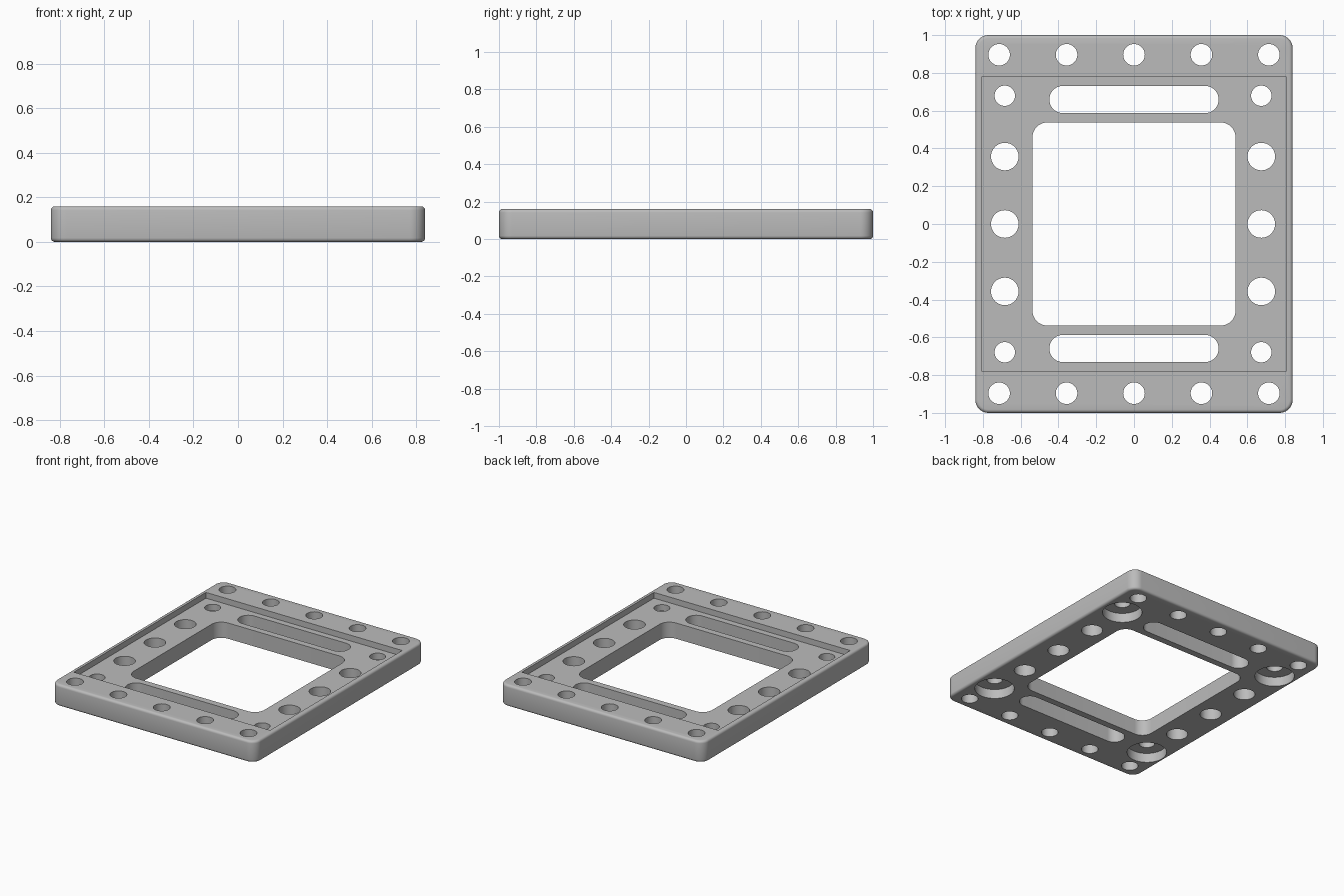
import bpy, bmesh, math

if "Cube" in bpy.data.objects:
    bpy.data.objects.remove(bpy.data.objects["Cube"], do_unlink=True)

HEIGHT = 0.16
POCKET_FLOOR = 0.117


def rounded_outline(hx, hy, r, steps=10):
    """Counter-clockwise rectangle outline with rounded corners."""
    points = []
    for i, (sx, sy) in enumerate([(1, 1), (-1, 1), (-1, -1), (1, -1)]):
        for k in range(steps + 1):
            a = math.radians(90) * (i + k / steps)
            points.append((sx * (hx - r) + r * math.cos(a),
                           sy * (hy - r) + r * math.sin(a)))
    return points


def prism(name, points, z0, z1, cx=0, cy=0, fillet=0):
    """Extrude an outline from z0 to z1, optionally rounding its rims."""
    bm = bmesh.new()
    base = bm.faces.new([bm.verts.new((x + cx, y + cy, z0)) for x, y in points])
    up = bmesh.ops.extrude_face_region(bm, geom=[base])
    top = [v for v in up["geom"] if isinstance(v, bmesh.types.BMVert)]
    bmesh.ops.translate(bm, verts=top, vec=(0, 0, z1 - z0))
    bmesh.ops.remove_doubles(bm, verts=bm.verts, dist=1e-5)
    bmesh.ops.recalc_face_normals(bm, faces=bm.faces)
    if fillet:
        rims = [e for e in bm.edges
                if abs(e.verts[0].co.z - e.verts[1].co.z) < 1e-5]
        bmesh.ops.bevel(bm, geom=rims, offset=fillet, segments=4,
                        profile=0.5, affect="EDGES")
    mesh = bpy.data.meshes.new(name)
    bm.to_mesh(mesh)
    bm.free()
    obj = bpy.data.objects.new(name, mesh)
    bpy.context.collection.objects.link(obj)
    return obj


def circle(r, n=40):
    return [(r * math.cos(math.tau * i / n), r * math.sin(math.tau * i / n))
            for i in range(n)]


# Filleted frame plate
plate = prism("frame_plate", rounded_outline(0.84, 1, 0.07), 0, HEIGHT, fillet=0.018)
bpy.context.view_layer.objects.active = plate
plate.select_set(True)


def cut(points, z0=-0.1, z1=0.3, cx=0, cy=0):
    tool = prism("cutter", points, z0, z1, cx, cy)
    tool.hide_render = True
    mod = plate.modifiers.new("cut", "BOOLEAN")
    mod.operation = "DIFFERENCE"
    mod.solver = "EXACT"
    mod.object = tool
    bpy.ops.object.modifier_apply(modifier=mod.name)
    bpy.data.objects.remove(tool, do_unlink=True)


# Shallow pocket in the top and the central window
pocket = [(-0.808, -0.777), (0.808, -0.777), (0.808, 0.777), (-0.808, 0.777)]
cut(pocket, z0=POCKET_FLOOR)
cut(rounded_outline(0.538, 0.538, 0.08))

for side in (-1, 1):
    # Long slot and end row of holes
    cut(rounded_outline(0.448, 0.072, 0.0715), cy=side * 0.659)
    for i in range(-2, 3):
        cut(circle(0.057), cx=i * 0.357, cy=side * 0.896)
    # Side row of larger holes
    x = side * 0.679 - 0.005
    for i in (-1, 0, 1):
        cut(circle(0.073), cx=x, cy=i * 0.357)
    # Corner screw holes, counterbored from below
    for i in (-1, 1):
        cut(circle(0.054), cx=x, cy=i * 0.679)
        cut(circle(0.135, 48), z1=0.07, cx=x, cy=i * 0.679)

# Grey material
grey = bpy.data.materials.new("plain_grey")
grey.use_nodes = True
colour = (0.5, 0.5, 0.5, 1)
grey.diffuse_color = colour
grey.node_tree.nodes["Principled BSDF"].inputs["Base Color"].default_value = colour
plate.data.materials.clear()
plate.data.materials.append(grey)
for face in plate.data.polygons:
    face.material_index = 0

bpy.ops.object.shade_smooth_by_angle(angle=math.radians(30))
